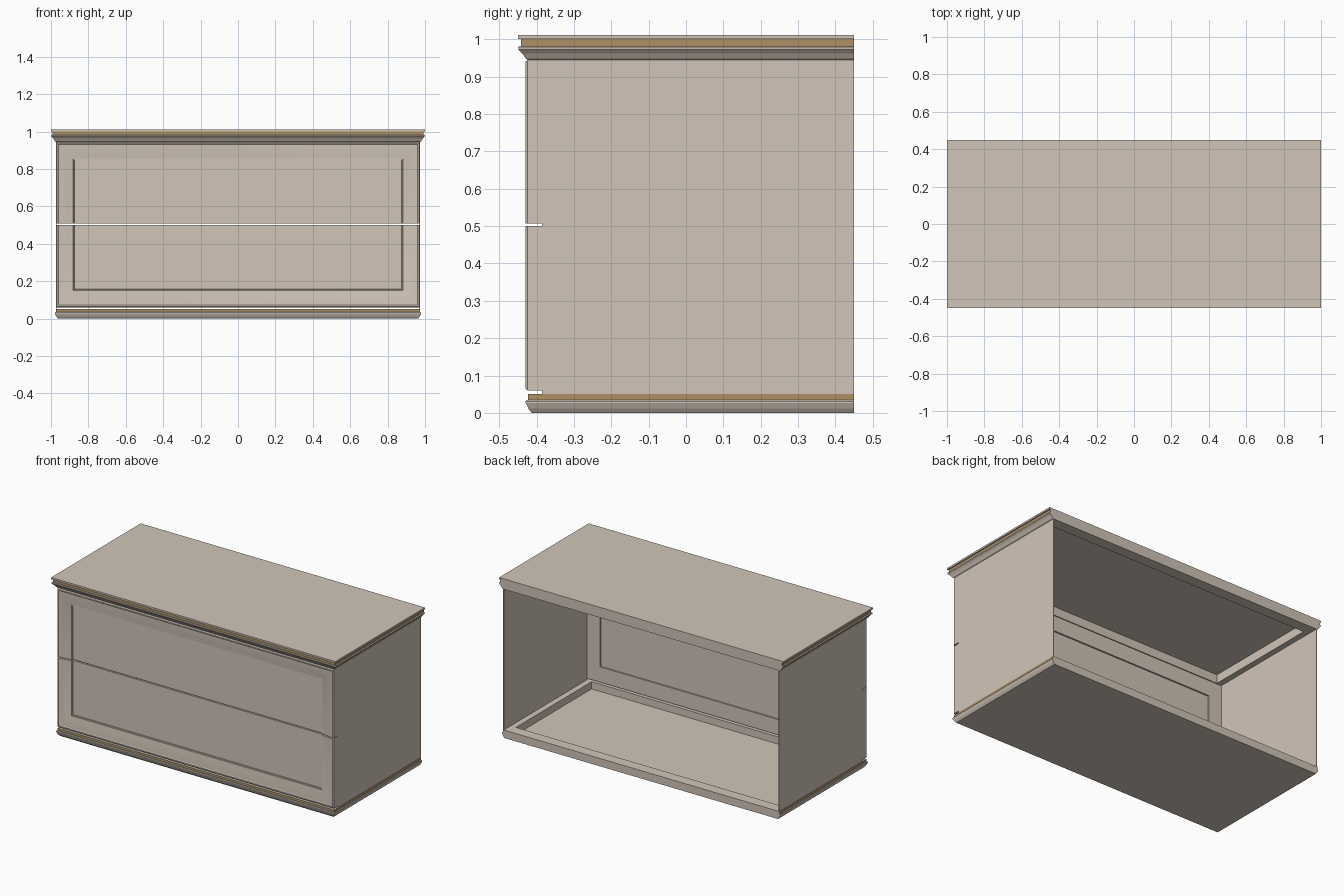
import bpy, bmesh

if "Cube" in bpy.data.objects:
    bpy.data.objects.remove(bpy.data.objects["Cube"])


def material(name, rgb):
    m = bpy.data.materials.new(name)
    m.diffuse_color = (*rgb, 1)
    m.use_nodes = True
    m.node_tree.nodes["Principled BSDF"].inputs["Base Color"].default_value = m.diffuse_color
    return m


BEIGE = material("warm_beige", (0.64, 0.56, 0.48))
GOLD = material("antique_gold", (0.42, 0.28, 0.13))


def finish(name, bm, mats, smooth=False):
    bmesh.ops.recalc_face_normals(bm, faces=bm.faces)
    me = bpy.data.meshes.new(name)
    bm.to_mesh(me)
    bm.free()
    for m in mats:
        me.materials.append(m)
    ob = bpy.data.objects.new(name, me)
    bpy.context.collection.objects.link(ob)
    if smooth:
        bpy.ops.object.select_all(action='DESELECT')
        ob.select_set(True)
        bpy.context.view_layer.objects.active = ob
        bpy.ops.object.shade_smooth_by_angle(angle=0.5)
    return ob


def ring(name, profile, mats=(BEIGE,)):
    """Moulding ring: profile of (inset, z) on front and sides, flat back, open middle."""
    bm = bmesh.new()
    rings = []
    for o, z in profile:
        x, y = 1 - o, -0.45 + o
        rings.append([bm.verts.new(p) for p in
                      ((-x, y, z), (x, y, z), (x, 0.45, z), (-x, 0.45, z))])
    for z in (profile[-1][1], profile[0][1]):
        rings.append([bm.verts.new(p) for p in
                      ((-0.93, -0.38, z), (0.93, -0.38, z), (0.93, 0.38, z), (-0.93, 0.38, z))])
    n = len(rings)
    for k in range(n):
        a, b = rings[k], rings[(k + 1) % n]
        for i in range(4):
            j = (i + 1) % 4
            f = bm.faces.new((a[i], a[j], b[j], b[i]))
            # gold shows only on the outer front and sides
            if len(mats) > 1 and (i == 2 or k >= len(profile) - 1):
                f.material_index = 1
    return finish(name, bm, mats)


def box(name, x0, x1, y0, y1, z0, z1):
    bm = bmesh.new()
    bmesh.ops.create_cube(bm, size=1)
    for v in bm.verts:
        v.co = ((x0 + x1) / 2 + v.co.x * (x1 - x0),
                (y0 + y1) / 2 + v.co.y * (y1 - y0),
                (z0 + z1) / 2 + v.co.z * (z1 - z0))
    return finish(name, bm, (BEIGE,))


# top: board, gold band, cove moulding
box("top_board", -1, 1, -0.45, 0.45, 1.0, 1.011)
ring("top_gold_band", [(0.008, 0.981), (0.008, 1.0)], (GOLD, BEIGE))
ring("top_moulding", [(0.026, 0.945), (0.021, 0.948), (0.012, 0.962),
                      (0.002, 0.972), (0.001, 0.979), (0.004, 0.981)])

# base: plinth, gold band, bottom panel
ring("base_plinth", [(0.037, 0), (0.028, 0.012), (0.021, 0.027),
                     (0.021, 0.031), (0.024, 0.035)])
ring("base_gold_band", [(0.027, 0.035), (0.027, 0.05)], (GOLD, BEIGE))
box("bottom_panel", -0.94, 0.94, -0.39, 0.39, 0.0, 0.004)

# thin side walls, back left open
for side, s in (("left", -1), ("right", 1)):
    a, b = sorted((s * 0.967, s * 0.971))
    box(side + "_wall", a, b, -0.385, 0.45, 0.05, 0.946)

# drawer fronts: U-shaped moulded frame (inset, y) around a thin panel
FRAME = [(0, -0.385), (0, -0.424), (0.005, -0.43), (0.012, -0.43),
         (0.016, -0.427), (0.035, -0.425), (0.06, -0.421), (0.085, -0.415),
         (0.09, -0.415), (0.092, -0.411), (0.096, -0.411), (0.097, -0.405),
         (0.097, -0.385)]
for name, outer, gap, s in (("upper", 0.944, 0.507, 1), ("lower", 0.06, 0.5, -1)):
    bm = bmesh.new()
    rings = []
    for d, y in FRAME:
        x, z = 0.972 - d, outer - s * d
        rings.append([bm.verts.new(p) for p in
                      ((-x, y, gap), (-x, y, z), (x, y, z), (x, y, gap))])
    n = len(rings)
    for k in range(n):
        a, b = rings[k], rings[(k + 1) % n]
        for i in range(3):
            bm.faces.new((a[i], a[i + 1], b[i + 1], b[i]))
    for i in (0, 3):
        bm.faces.new([r[i] for r in rings])
    finish(name + "_drawer_frame", bm, (BEIGE,), smooth=True)
    z0, z1 = sorted((gap, outer - s * 0.096))
    box(name + "_drawer_panel", -0.876, 0.876, -0.407, -0.395, z0, z1)
